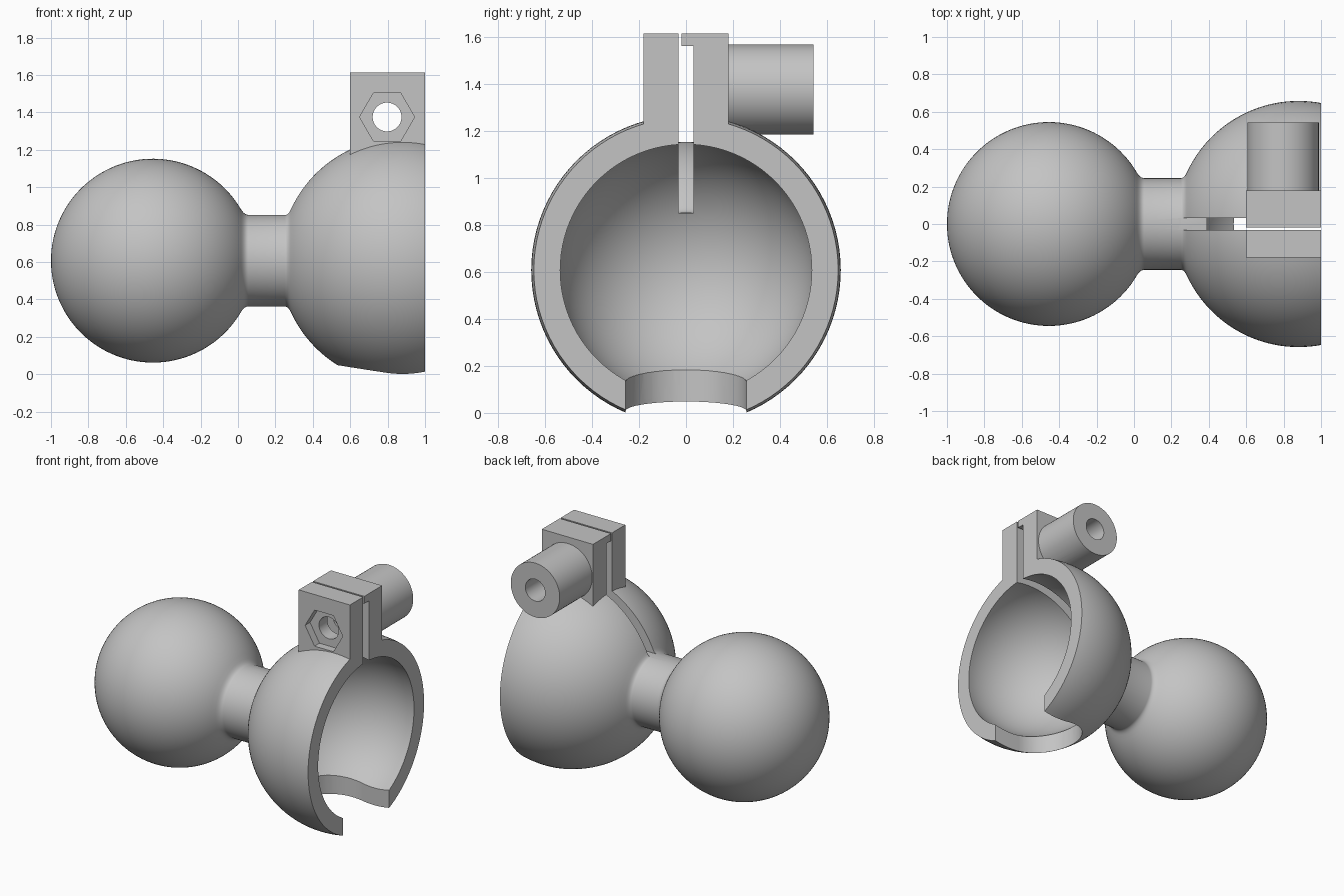
import bpy, bmesh
from math import sin, cos, asin, acos, pi, tau
from mathutils import Vector, Matrix

if "Cube" in bpy.data.objects:
    bpy.data.objects.remove(bpy.data.objects["Cube"], do_unlink=True)

ZC = 0.607                       # height of the main axis
BALL_X, BALL_R = -0.455, 0.545
SOCK_X, SOCK_R, CAVITY_R = 0.88, 0.658, 0.548
NECK_R, FILLET_R = 0.245, 0.275
BOLT_X, BOLT_Z = 0.797, 1.375
SLOT = 0.032
HOLE_R, HOLE_X = 0.257, 0.79

grey = bpy.data.materials.new("plain grey")
grey.use_nodes = True
grey.diffuse_color = (0.55, 0.55, 0.55, 1)
grey.node_tree.nodes["Principled BSDF"].inputs["Base Color"].default_value = grey.diffuse_color


def make(name, bm):
    bmesh.ops.recalc_face_normals(bm, faces=bm.faces)
    mesh = bpy.data.meshes.new(name)
    bm.to_mesh(mesh)
    bm.free()
    mesh.materials.append(grey)
    obj = bpy.data.objects.new(name, mesh)
    bpy.context.collection.objects.link(obj)
    return obj


def box(name, lo, hi):
    lo, hi = Vector(lo), Vector(hi)
    bm = bmesh.new()
    bmesh.ops.create_cube(bm, size=1, matrix=Matrix.Translation((lo + hi) / 2)
                          @ Matrix.Diagonal((*(hi - lo), 1)))
    return make(name, bm)


def rod(name, radius, center, depth, along_y=True, sides=64):
    bm = bmesh.new()
    turn = Matrix.Rotation(pi / 2, 4, 'X') if along_y else Matrix()
    bmesh.ops.create_cone(bm, cap_ends=True, segments=sides, radius1=radius, radius2=radius,
                          depth=depth, matrix=Matrix.Translation(center) @ turn)
    return make(name, bm)


def rod_y(name, radius, y0, y1, sides=64):
    return rod(name, radius, (BOLT_X, (y0 + y1) / 2, BOLT_Z), y1 - y0, True, sides)


def combine(target, tool, operation):
    mod = target.modifiers.new(operation.title(), 'BOOLEAN')
    mod.operation, mod.object, mod.solver = operation, tool, 'EXACT'
    bpy.ops.object.select_all(action='DESELECT')
    bpy.context.view_layer.objects.active = target
    target.select_set(True)
    bpy.ops.object.modifier_apply(modifier=mod.name)
    bpy.data.objects.remove(tool, do_unlink=True)


def arc(cx, r, a0, a1, n):
    return [(cx + r * cos(a0 + (a1 - a0) * i / n), r * sin(a0 + (a1 - a0) * i / n))
            for i in range(n + 1)]


def bend(p, q, r, n=6):
    """Rounded corner from p to q through control point q."""
    ts = [i / n for i in range(1, n)]
    return [tuple((1 - t) ** 2 * a + 2 * t * (1 - t) * b + t * t * c
                  for a, b, c in zip(p, q, r)) for t in ts]


# Ball, neck and hollow socket turned from one profile
ball = arc(BALL_X, BALL_R, pi, asin(FILLET_R / BALL_R), 48)
shell = arc(SOCK_X, SOCK_R, pi - asin(FILLET_R / SOCK_R), acos((1 - SOCK_X) / SOCK_R), 28)
cavity = arc(SOCK_X, CAVITY_R, acos((1 - SOCK_X) / CAVITY_R), pi, 36)
neck_a, neck_b = (0.055, NECK_R), (0.25, NECK_R)
profile = (ball + bend(ball[-1], (0.034, NECK_R), neck_a) + [neck_a, neck_b]
           + bend(neck_b, (0.268, NECK_R), shell[0]) + shell + cavity)
bm = bmesh.new()
verts = [bm.verts.new((x, 0, r)) for x, r in profile]
edges = [bm.edges.new(pair) for pair in zip(verts, verts[1:])]
bmesh.ops.spin(bm, geom=verts + edges, cent=(0, 0, 0), axis=(1, 0, 0),
               angle=tau, steps=96, use_duplicate=False)
bmesh.ops.remove_doubles(bm, verts=bm.verts, dist=0.0002)
bmesh.ops.translate(bm, verts=bm.verts, vec=(0, 0, ZC))
body = make("ball_and_socket_clamp", bm)

# Clamp lugs and bolt sleeve
combine(body, box("clamp_lugs", (0.6, -0.18, 1.16), (1, 0.18, 1.612)), 'UNION')
combine(body, rod_y("bolt_sleeve", 0.191, 0.1, 0.543), 'UNION')

# Clamping slot, with a thin lip left across its top
combine(body, box("slot_cutter", (0.24, -SLOT, 0.85), (1.2, SLOT, 1.8)), 'DIFFERENCE')
combine(body, box("slot_lip", (0.6, -0.02, 1.56), (1, 0.06, 1.612)), 'UNION')

# Relief opening in the underside, running out to the rim
combine(body, rod("opening_cutter", HOLE_R, (HOLE_X, 0, 0.1), 0.6, False), 'DIFFERENCE')
combine(body, box("opening_exit_cutter", (HOLE_X, -HOLE_R, -0.2), (1.2, HOLE_R, 0.4)), 'DIFFERENCE')

# Bolt bore and hexagonal nut pocket
combine(body, rod_y("bore_cutter", 0.077, -0.4, 0.8, 48), 'DIFFERENCE')
hexagon = rod_y("nut_pocket_cutter", 0.147, -0.3, -0.125, 6)
xs = [v.co.x for v in hexagon.data.vertices]
if max(xs) - min(xs) < 0.28:     # points of the hexagon face sideways
    hexagon.data.transform(Matrix.Translation((BOLT_X, 0, BOLT_Z)) @ Matrix.Rotation(pi / 6, 4, 'Y')
                           @ Matrix.Translation((-BOLT_X, 0, -BOLT_Z)))
combine(body, hexagon, 'DIFFERENCE')

bpy.ops.object.select_all(action='DESELECT')
body.select_set(True)
bpy.context.view_layer.objects.active = body
bpy.ops.object.shade_smooth_by_angle(angle=pi / 7)
